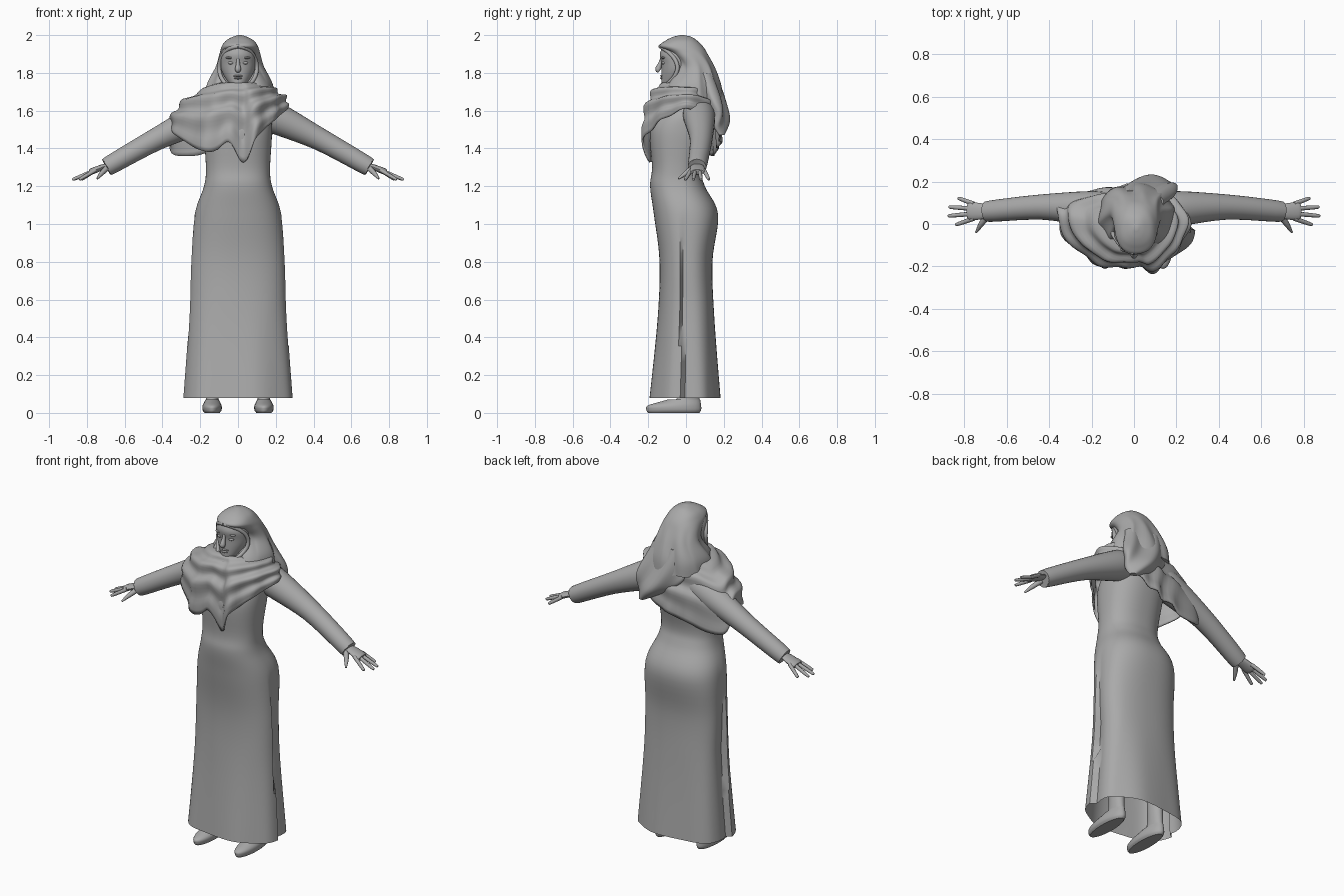
import bpy, bmesh, math
from mathutils import Vector

if "Cube" in bpy.data.objects:
    bpy.data.objects.remove(bpy.data.objects["Cube"], do_unlink=True)

grey = bpy.data.materials.new("plain grey")
grey.use_nodes = True
colour = (.4, .4, .4, 1)
grey.diffuse_color = colour
grey.node_tree.nodes["Principled BSDF"].inputs["Base Color"].default_value = colour


def smooth_path(points, steps, closed=False):
    """Catmull-Rom interpolation of tuples of any length."""
    count = len(points)

    def pick(index):
        return points[index % count] if closed else points[min(max(index, 0), count - 1)]

    result = []
    for i in range(count if closed else count - 1):
        for k in range(steps):
            t = k / steps
            result.append([
                b + t * (c - a + t * (2 * a - 5 * b + 4 * c - d + t * (3 * (b - c) + d - a))) / 2
                for a, b, c, d in zip(pick(i - 1), pick(i), pick(i + 1), pick(i + 2))])
    if not closed:
        result.append(list(points[-1]))
    return result


def shade(obj, degrees):
    bpy.ops.object.select_all(action="DESELECT")
    obj.select_set(True)
    bpy.context.view_layer.objects.active = obj
    bpy.ops.object.shade_smooth_by_angle(angle=math.radians(degrees))


def skin(name, rings, cap_start=True, cap_end=True, degrees=50):
    """Join closed rings of points into one surface."""
    bm = bmesh.new()
    rows = [[bm.verts.new(point) for point in ring] for ring in rings]
    for low, high in zip(rows, rows[1:]):
        for i in range(len(low)):
            bm.faces.new((low[i - 1], low[i], high[i], high[i - 1]))
    if cap_start:
        bm.faces.new(rows[0])
    if cap_end:
        bm.faces.new(rows[-1])
    bmesh.ops.recalc_face_normals(bm, faces=bm.faces)
    mesh = bpy.data.meshes.new(name)
    bm.to_mesh(mesh)
    bm.free()
    mesh.materials.append(grey)
    obj = bpy.data.objects.new(name, mesh)
    bpy.context.collection.objects.link(obj)
    shade(obj, degrees)
    return obj


def power(value, exponent):
    return math.copysign(abs(value) ** exponent, value)


def stack(name, sections, x=0, shape=1, sides=48, adjust=None, **caps):
    """Horizontal rings from sections of (height, half width, front, back)."""
    rings = []
    for z, width, front, back in smooth_path(sections, 6):
        ring = []
        for i in range(sides):
            angle = math.tau * i / sides
            middle, depth = (front + back) / 2, (back - front) / 2
            point = Vector((x + width * power(math.cos(angle), shape),
                            middle + depth * power(math.sin(angle), shape), z))
            if adjust:
                adjust(point, angle)
            ring.append(point)
        rings.append(ring)
    return skin(name, rings, **caps)


def tube(name, points, sides=16, flat=1):
    """Sweep an ellipse along points of (x, y, z, radius)."""
    path = smooth_path(points, 5)
    rings = []
    for i, (*centre, radius) in enumerate(path):
        ahead, behind = path[min(i + 1, len(path) - 1)], path[max(i - 1, 0)]
        tangent = (Vector(ahead[:3]) - Vector(behind[:3])).normalized()
        up = tangent.cross(Vector((0, 1, 0))).normalized()
        across = up.cross(tangent)
        angles = [math.tau * k / sides for k in range(sides)]
        rings.append([Vector(centre) + radius * (across * math.cos(angle) + up * flat * math.sin(angle))
                      for angle in angles])
    return skin(name, rings)


def blob(name, centre, size):
    """Small rounded facial feature."""
    bpy.ops.mesh.primitive_uv_sphere_add(segments=16, ring_count=10, radius=1, location=centre)
    obj = bpy.context.object
    obj.name, obj.scale = name, size
    obj.data.materials.append(grey)
    shade(obj, 60)


# Long dress, with an overlapping pleat down each side
def side_pleat(point, angle):
    depth = .035 * min(max(2.2 - 2 * point.z, 0), 1)
    if -.02 < point.y < .11:
        point.x -= math.copysign(depth * (.11 - point.y) / .13, point.x)
    point.y += .012 * max(.6 - point.z, 0) * math.sin(6 * angle)


stack("dress", [
    (.08, .29, -.19, .18), (.5, .26, -.15, .15), (.8, .25, -.14, .14),
    (1.05, .23, -.17, .17), (1.2, .18, -.19, .1), (1.3, .17, -.18, .08),
    (1.5, .18, -.19, .13), (1.6, .16, -.13, .15), (1.67, .07, -.06, .1)],
    shape=.86, sides=72, adjust=side_pleat, cap_start=False)

# Arms, hands, feet and eyes, mirrored
for side, sign in (("left", 1), ("right", -1)):
    def limb(part, points, **options):
        tube(f"{side}_{part}", [(sign * x, *rest) for x, *rest in points], **options)

    limb("sleeve", [(.1, .06, 1.6, .07), (.18, .07, 1.57, .085), (.43, .08, 1.45, .06),
                    (.68, .06, 1.31, .05), (.67, .06, 1.315, .04), (.62, .06, 1.34, .03)], sides=28)
    limb("palm", [(.6, .06, 1.35, .025), (.68, .06, 1.315, .027), (.72, .06, 1.3, .038),
                  (.77, .06, 1.28, .042), (.785, .06, 1.275, .035)], flat=.4)

    # Fingers fan out, the middle ones longest
    for i, finger in enumerate(("index", "middle", "ring", "little")):
        knuckle = Vector((.755, .026 + .023 * i, 1.285))
        tip = Vector((.88 - .02 * (i - 1.4) ** 2, .042 * i - .004, 1.235))
        limb(f"{finger}_finger", [(*knuckle.lerp(tip, t), radius)
                                  for t, radius in ((0, .011), (.6, .01), (.95, .008), (1, .004))], sides=10)
    limb("thumb", [(.69, .04, 1.3, .016), (.72, 0, 1.27, .013), (.745, -.04, 1.24, .005)], sides=10)

    stack(f"{side}_shoe_and_leg", [
        (0, .04, -.2, .07), (.015, .05, -.21, .08), (.04, .05, -.2, .08),
        (.07, .036, -.1, .075), (.1, .034, -.04, .07), (.4, .05, -.04, .06)],
        x=sign * .137, sides=28)

    blob(f"{side}_eye", (sign * .036, -.115, 1.853), (.018, .014, .009))
    blob(f"{side}_brow", (sign * .038, -.118, 1.88), (.028, .014, .007))

# Face
stack("face", [(1.725, .02, -.12, -.06), (1.74, .045, -.13, -.02), (1.8, .082, -.13, .04),
               (1.85, .092, -.13, .04), (1.9, .09, -.138, .04), (1.95, .07, -.12, .03)])
tube("nose", [(0, -.127, 1.88, .008), (0, -.137, 1.85, .01), (0, -.147, 1.82, .016), (0, -.14, 1.81, .012)])
blob("upper_lip", (0, -.122, 1.784), (.026, .015, .006))
blob("lower_lip", (0, -.122, 1.772), (.022, .016, .007))


# Head scarf: hood, rolled edge round the face, hanging tail and draped cowl
def hood_folds(point, angle):
    amount = .007 * min(max((1.92 - point.z) * 7, 0), 1)
    point.y += amount * math.sin(9 * angle + 8 * point.z)
    point.x += amount * math.cos(7 * angle + 14 * point.z)


stack("hood", [
    (2, .01, -.03, -.01), (1.99, .04, -.07, .03), (1.97, .075, -.11, .06), (1.94, .096, -.14, .09),
    (1.9, .108, -.08, .115), (1.83, .125, -.04, .15), (1.74, .168, -.1, .18), (1.66, .18, -.14, .19)],
    x=.01, shape=.85, sides=64, adjust=hood_folds)

edge = []
for i in range(17):
    angle = math.tau * i / 16
    edge.append((.1 * math.sin(angle), .09 * math.sin(angle) ** 2 - .135, 1.828 + .112 * math.cos(angle), .011))
tube("hood_edge", edge, sides=10)


def tail_folds(point, angle):
    point.y += .014 * math.sin(38 * point.x + 5 * point.z)
    point.x += 1.3 * (1.8 - point.z) ** 2


stack("scarf_tail", [(1.8, .12, .02, .15), (1.65, .15, .08, .2), (1.55, .1, .13, .22), (1.47, .02, .16, .19)],
      x=.02, sides=56, adjust=tail_folds)

# Hem of the cowl, from the front point round by the left shoulder
hem = smooth_path([
    (.03, -.2, 1.33), (.1, -.22, 1.46), (.23, -.08, 1.58), (.25, .06, 1.6), (.09, .18, 1.47),
    (-.1, .17, 1.4), (-.33, .13, 1.36), (-.36, .05, 1.5), (-.33, -.06, 1.47),
    (-.17, -.19, 1.38), (-.05, -.2, 1.43)], 9, closed=True)
rows = 26
cowl = []
for k in range(rows + 1):
    t = k / rows
    ring = []
    for x, y, z in hem:
        flat = Vector((x, y, 0))
        out = flat.normalized()
        neck = Vector((0, -.02, 1.75)) + out * .1
        bend = flat * 1.06 + Vector((0, 0, 1.71 - .6 * max(0, flat.length - .25)))
        point = neck * (1 - t) ** 2 + bend * 2 * t * (1 - t) + Vector((x, y, z)) * t * t
        angle = math.atan2(x, -y)
        # Swags round the neck turn into loose pleats near the hem
        swag = math.sin(21 * t + 1.5 * math.sin(angle + .6)) * t * (1 - t)
        pleat = math.sin(11 * angle + 4 * t) * t * t
        ring.append(point + (out + Vector((0, 0, .6))) * (.045 * swag + .009 * pleat))
    cowl.append(ring)
cloth = skin("scarf_cowl", cowl, cap_start=False, cap_end=False, degrees=70)
cloth.modifiers.new("cloth thickness", "SOLIDIFY").thickness = .008
